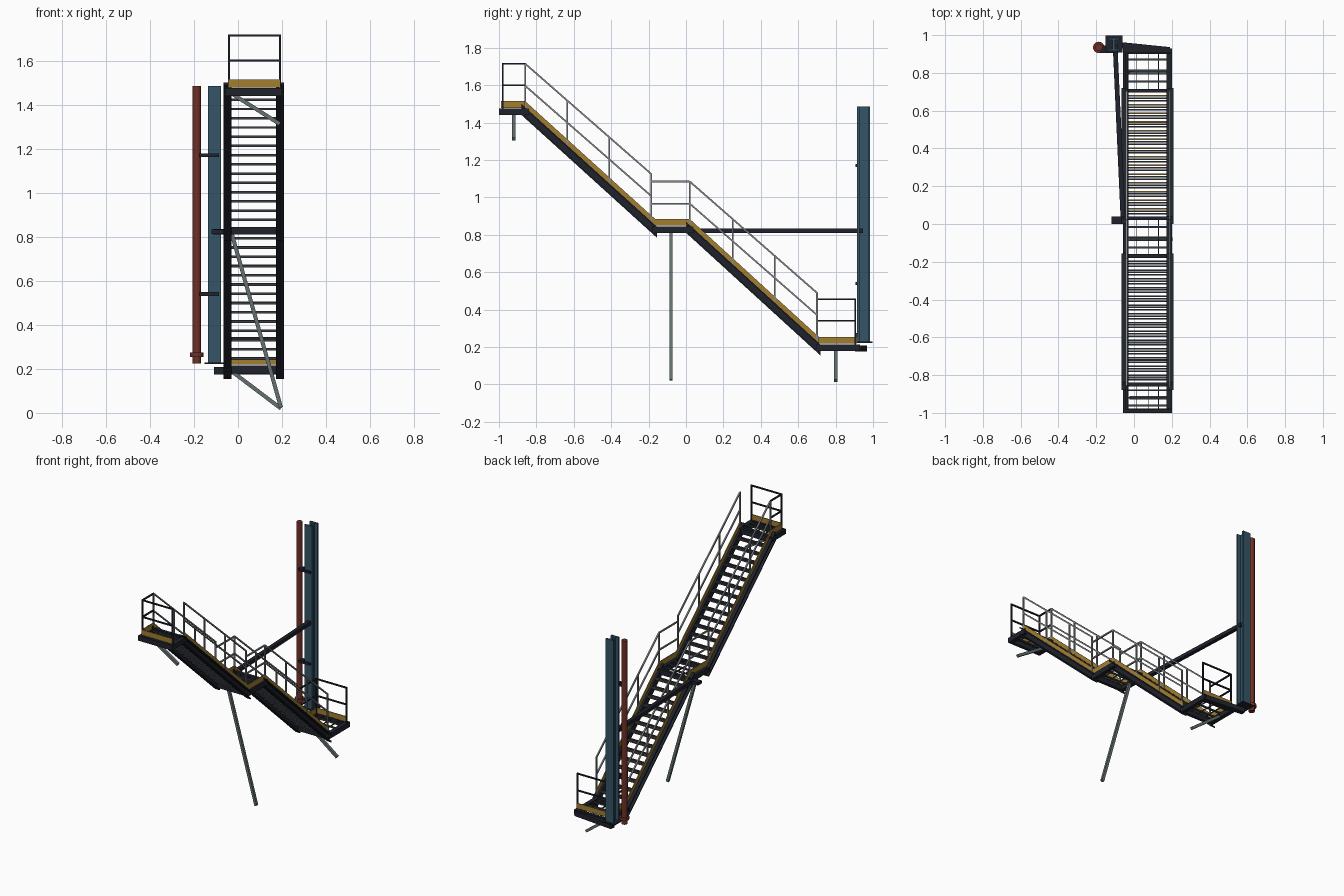
import bpy, bmesh, math
from mathutils import Vector, Matrix

if "Cube" in bpy.data.objects:
    bpy.data.objects.remove(bpy.data.objects["Cube"])


def material(name, rgb):
    m = bpy.data.materials.new(name)
    m.diffuse_color = (*rgb, 1)
    m.use_nodes = True
    m.node_tree.nodes["Principled BSDF"].inputs["Base Color"].default_value = m.diffuse_color
    return m


DARK = material("dark_steel", (0.014, 0.016, 0.025))
TREAD = material("tread_steel", (0.04, 0.045, 0.055))
YELLOW = material("safety_yellow", (0.36, 0.21, 0.03))
BLUE = material("column_blue", (0.035, 0.09, 0.135))
RED = material("pipe_red", (0.16, 0.03, 0.02))
BRACE = material("brace_grey", (0.13, 0.16, 0.16))
RAIL = material("rail_grey", (0.25, 0.26, 0.27))


class Part:
    """Collects simple solids into one named object."""

    def __init__(self, name, mat):
        self.name, self.mat, self.bm = name, mat, bmesh.new()

    def box(self, x0, x1, y0, y1, z0, z1):
        m = Matrix.Translation(((x0 + x1) / 2, (y0 + y1) / 2, (z0 + z1) / 2))
        m = m @ Matrix.Diagonal((x1 - x0, y1 - y0, z1 - z0, 1))
        bmesh.ops.create_cube(self.bm, size=1, matrix=m)

    def bar(self, a, b, w, h=None):
        a, b = Vector(a), Vector(b)
        d = b - a
        m = Matrix.Translation((a + b) / 2) @ d.to_track_quat('Z', 'Y').to_matrix().to_4x4()
        bmesh.ops.create_cube(self.bm, size=1, matrix=m @ Matrix.Diagonal((w, h or w, d.length, 1)))

    def cylinder(self, x, y, z0, z1, r, n=20):
        bmesh.ops.create_cone(self.bm, cap_ends=True, segments=n, radius1=r, radius2=r,
                              depth=z1 - z0, matrix=Matrix.Translation((x, y, (z0 + z1) / 2)))

    def strip(self, path, lo, hi, x0, x1):
        # band following a y-z path, between two vertical offsets
        for (ya, za), (yb, zb) in zip(path, path[1:]):
            v = [self.bm.verts.new((x, y, z)) for x in (x0, x1) for y, z in
                 ((ya, za + lo), (yb, zb + lo), (yb, zb + hi), (ya, za + hi))]
            for f in ((0, 1, 2, 3), (7, 6, 5, 4), (0, 4, 5, 1), (1, 5, 6, 2), (2, 6, 7, 3), (3, 7, 4, 0)):
                self.bm.faces.new([v[i] for i in f])

    def done(self, smooth=False):
        bmesh.ops.recalc_face_normals(self.bm, faces=self.bm.faces)
        me = bpy.data.meshes.new(self.name)
        self.bm.to_mesh(me)
        self.bm.free()
        me.materials.append(self.mat)
        ob = bpy.data.objects.new(self.name, me)
        bpy.context.collection.objects.link(ob)
        if smooth:
            bpy.context.view_layer.objects.active = ob
            ob.select_set(True)
            bpy.ops.object.shade_smooth_by_angle()
            ob.select_set(False)


XL, XR = -0.04, 0.19
# top edge of the toe boards, from the upper to the lower landing
PATH = [(-0.985, 1.515), (-0.86, 1.515), (-0.165, 0.885), (0.02, 0.885), (0.71, 0.255), (0.91, 0.255)]
FLIGHTS = {"upper": PATH[1:3], "lower": PATH[3:5]}
LANDINGS = {"upper": PATH[0:2], "middle": PATH[2:4], "lower": PATH[4:6]}

# stair flights: channel stringers, slatted treads, nosings
for name, ((y0, z0), (y1, z1)) in FLIGHTS.items():
    s = Part(name + "_stringers", DARK)
    seg = [(y0 - 0.02, z0 + 0.018), (y1 + 0.01, z1 - 0.009)]
    for inner, outer in ((-0.03, -0.066), (0.172, 0.208)):
        web = inner + (-0.008 if inner < 0 else 0.008)
        s.strip(seg, -0.092, -0.033, min(inner, web), max(inner, web))
        for lo in (-0.092, -0.043):
            s.strip(seg, lo, lo + 0.01, min(inner, outer), max(inner, outer))
    s.done()
    t, n = Part(name + "_treads", TREAD), Part(name + "_nosings", YELLOW)
    steps = 15
    for i in range(1, steps):
        y = y0 + (y1 - y0) * i / steps
        z = z0 + (z1 - z0) * i / steps - 0.045
        for k in range(3):
            yk = y - 0.016 + k * 0.013
            t.box(-0.03, 0.172, yk, yk + 0.008, z - 0.011, z)
        if name == "lower":
            n.box(-0.03, 0.172, y + 0.012, y + 0.017, z, z + 0.001)
    t.done()
    n.done()

# landings: frame beams and open grating
for name, ((y0, z0), (y1, _)) in LANDINGS.items():
    f = Part(name + "_landing_frame", DARK)
    z = z0 - 0.04
    ya, yb = y0 - 0.015, y1 + 0.02
    for x0, x1 in ((-0.058, -0.03), (0.172, 0.2)):
        f.box(x0, x1, ya, yb, z - 0.035, z)
    for y in (ya, yb - 0.02):
        f.box(-0.058, 0.2, y, y + 0.02, z - 0.035, z)
    f.done()
    g = Part(name + "_landing_grating", TREAD)
    for i in range(1, 4):
        y = ya + (yb - ya) * i / 4
        g.box(-0.03, 0.172, y - 0.005, y + 0.005, z - 0.012, z - 0.002)
    for x in (0.015, 0.075, 0.13):
        g.box(x - 0.002, x + 0.002, ya, yb, z - 0.01, z - 0.002)
    g.done()

# toe boards
k = Part("toe_boards", YELLOW)
k.strip(PATH, -0.036, 0, XL - 0.003, XL + 0.003)
k.strip(PATH[1:5], -0.036, 0, XR - 0.003, XR + 0.003)
k.box(XL, XR, -0.988, -0.982, 1.479, 1.515)
k.box(XL, XR, 0.907, 0.913, 0.219, 0.255)
k.done()

# guard rails along the flights and the middle landing
W = 0.009
for side, x in (("left", XL), ("right", XR)):
    r = Part(side + "_stair_rails", RAIL)
    for pts in ([(-0.86, 1.715), (-0.185, 1.125)], [(-0.185, 1.085), (0.02, 1.085), (0.70, 0.49)]):
        for drop in (0, 0.118):
            for (ya, za), (yb, zb) in zip(pts, pts[1:]):
                r.bar((x, ya, za - drop), (x, yb, zb - drop), W)
    for y, lo, hi in ((-0.86, 1.48, 1.717), (-0.635, 1.28, 1.52), (-0.41, 1.08, 1.322), (-0.185, 0.87, 1.127),
                      (0.02, 0.85, 1.087), (0.25, 0.645, 0.885), (0.475, 0.44, 0.689), (0.70, 0.23, 0.492)):
        r.box(x - W / 2, x + W / 2, y - W / 2, y + W / 2, lo, hi)
    r.done()

# guard rails of the end landings: one long side plus the closed end
for name, yend, yin, z in (("upper", -0.98, -0.86, 1.475), ("lower", 0.905, 0.70, 0.215)):
    r = Part(name + "_landing_rails", DARK)
    for h in (0.125, 0.24):
        r.bar((XL, yend, z + h), (XR, yend, z + h), W)
        r.bar((XL, yend, z + h), (XL, yin, z + h), W)
    for x, y in ((XL, yend), (XR, yend), (XL, yin)):
        r.box(x - W / 2, x + W / 2, y - W / 2, y + W / 2, z, z + 0.244)
    r.done()

# diagonal braces under the landings
b = Part("diagonal_braces", BRACE)
for y, x0, z0, x1, z1 in ((-0.92, -0.02, 1.445, 0.19, 1.312), (-0.08, -0.03, 0.82, 0.195, 0.025),
                          (0.80, -0.03, 0.19, 0.195, 0.02)):
    b.bar((x0, y, z0), (x1, y, z1), 0.018, 0.018)
b.done()

# blue H-section column on its base plate
CX, CY = -0.107, 0.95
c = Part("column", BLUE)
for y in (0.915, 0.973):
    c.box(CX - 0.03, CX + 0.03, y, y + 0.012, 0.23, 1.485)
c.box(CX - 0.006, CX + 0.006, 0.927, 0.973, 0.23, 1.485)
c.done()
p = Part("column_base", DARK)
p.box(CX - 0.045, CX + 0.045, 0.908, 0.998, 0.222, 0.23)
p.done()

# tie beams from the column to the stairs
t = Part("tie_beams", DARK)
t.bar((-0.1, 0.945, 0.822), (-0.058, 0.02, 0.822), 0.025)
t.bar((-0.107, 0.95, 0.192), (0.19, 0.92, 0.192), 0.033)
t.box(-0.12, -0.05, 0.0, 0.04, 0.812, 0.832)
t.done()

# red riser pipe, coupling and brackets
PX, PY = -0.187, 0.935
r = Part("riser_pipe", RED)
r.cylinder(PX, PY, 0.225, 1.485, 0.02)
r.cylinder(PX, PY, 0.255, 0.275, 0.03)
r.done(smooth=True)
k = Part("pipe_brackets", DARK)
for z in (0.54, 1.17):
    k.box(PX + 0.01, CX + 0.02, PY - 0.03, PY - 0.018, z - 0.008, z + 0.008)
    k.box(PX + 0.01, PX + 0.035, PY - 0.03, PY + 0.01, z - 0.008, z + 0.008)
k.done()
